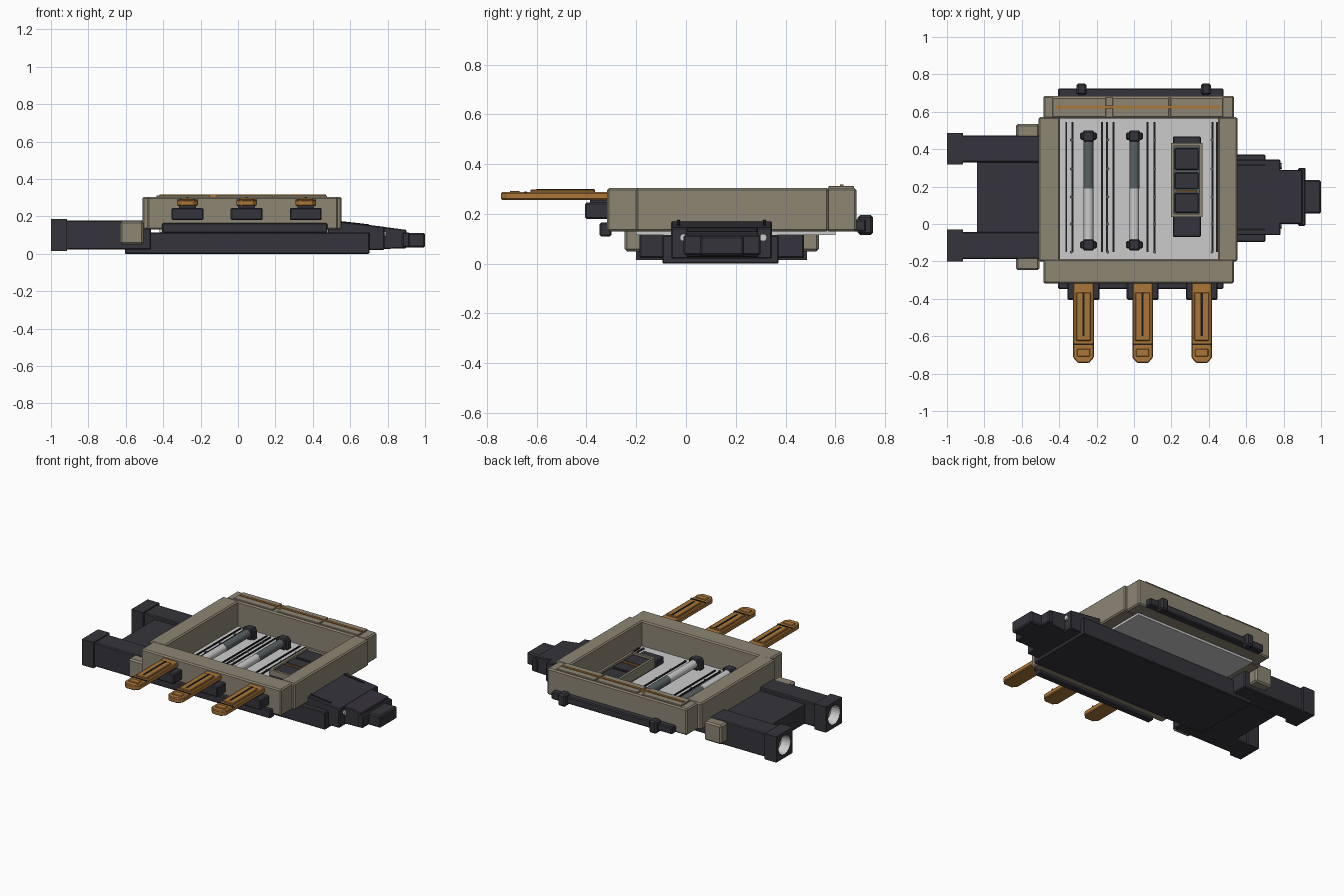
import bpy, bmesh, math
from mathutils import Vector, Matrix

cube = bpy.data.objects.get("Cube")
if cube:
    bpy.data.objects.remove(cube, do_unlink=True)


def material(name, r, g, b):
    m = bpy.data.materials.new(name)
    m.use_nodes = True
    m.diffuse_color = (r, g, b, 1)
    bsdf = next(n for n in m.node_tree.nodes if n.type == 'BSDF_PRINCIPLED')
    bsdf.inputs["Base Color"].default_value = (r, g, b, 1)
    return m


TAN = material("khaki casing", 0.27, 0.24, 0.175)
DARK = material("charcoal", 0.036, 0.034, 0.044)
COPPER = material("copper", 0.40, 0.18, 0.04)
LIGHT = material("light grey", 0.6, 0.6, 0.6)
STEEL = material("dark steel", 0.10, 0.12, 0.125)
BLACK = material("black groove", 0.012, 0.012, 0.014)


def finish(name, bm, mat, bevel=0):
    if bevel:
        bmesh.ops.bevel(bm, geom=bm.edges[:], offset=bevel, segments=1,
                        affect='EDGES', clamp_overlap=True)
    bmesh.ops.recalc_face_normals(bm, faces=bm.faces[:])
    mesh = bpy.data.meshes.new(name)
    bm.to_mesh(mesh)
    bm.free()
    mesh.materials.append(mat)
    ob = bpy.data.objects.new(name, mesh)
    bpy.context.collection.objects.link(ob)
    return ob


def box(name, xs, ys, zs, mat, bevel=0.0):
    """Box given by its low and high limit on each axis."""
    bm = bmesh.new()
    bmesh.ops.create_cube(bm, size=1)
    for v in bm.verts:
        v.co = [lim[1] if c > 0 else lim[0] for c, lim in zip(v.co, (xs, ys, zs))]
    return finish(name, bm, mat, bevel)


def prism(name, pts, lo, hi, axis, mat, bevel=0.0):
    """Outline swept along z (points are x, y) or along y (points are x, z)."""
    bm = bmesh.new()
    at = (lambda a, b, c: (a, b, c)) if axis == 'Z' else (lambda a, b, c: (a, c, b))
    face = bm.faces.new([bm.verts.new(at(a, b, lo)) for a, b in pts])
    ext = bmesh.ops.extrude_face_region(bm, geom=[face])
    bmesh.ops.translate(bm, vec=at(0, 0, hi - lo),
                        verts=[g for g in ext['geom'] if isinstance(g, bmesh.types.BMVert)])
    return finish(name, bm, mat, bevel)


def rod(name, start, end, radius, mat, sides=20):
    a, b = Vector(start), Vector(end)
    bm = bmesh.new()
    turn = (b - a).to_track_quat('Z', 'Y').to_matrix().to_4x4()
    bmesh.ops.create_cone(bm, cap_ends=True, segments=sides, radius1=radius, radius2=radius,
                          depth=(b - a).length, matrix=Matrix.Translation((a + b) / 2) @ turn)
    ob = finish(name, bm, mat)
    for p in ob.data.polygons:
        p.use_smooth = len(p.vertices) == 4
    return ob


def socket_end(name, yc, zc, half, radius, x0, x1):
    """Square collar with a round recess; recess faces are light."""
    bm = bmesh.new()
    n = 24
    rings = []
    for x, square, r in ((x1, True, half), (x0, True, half), (x0, False, radius),
                         (x0 + 0.06, False, radius * 0.85)):
        ring = []
        for i in range(n):
            t = math.tau * i / n + math.pi / 4
            c, s = math.cos(t), math.sin(t)
            k = r / max(abs(c), abs(s)) if square else r
            ring.append(bm.verts.new((x, yc + k * c, zc + k * s)))
        rings.append(ring)
    for k in range(3):
        for i in range(n):
            j = (i + 1) % n
            f = bm.faces.new((rings[k][i], rings[k][j], rings[k + 1][j], rings[k + 1][i]))
            f.material_index = 1 if k == 2 else 0
    bm.faces.new(rings[0])
    bm.faces.new(rings[3]).material_index = 1
    finish(name, bm, DARK).data.materials.append(LIGHT)


# Tray frame
box("frame_right_wall", (-0.51, -0.395), (-0.2, 0.572), (0.13, 0.305), TAN, 0.008)
box("frame_left_wall", (0.45, 0.553), (-0.2, 0.572), (0.13, 0.305), TAN, 0.008)
box("frame_front_wall", (-0.485, 0.535), (-0.317, -0.186), (0.13, 0.304), TAN, 0.008)
box("frame_back_wall", (-0.485, 0.535), (0.564, 0.685), (0.13, 0.304), TAN, 0.008)

# Raised panels and copper strip on the back rim
for i, (a, b) in enumerate(((-0.435, -0.15), (-0.115, 0.188), (0.195, 0.475))):
    box(f"rim_panel_{i}", (a, b), (0.572, 0.675), (0.3, 0.313), TAN, 0.003)
box("rim_copper_strip", (-0.42, 0.47), (0.618, 0.633), (0.3, 0.318), COPPER)

# Floor plate and its grooves
box("floor_plate", (-0.42, 0.47), (-0.2, 0.6), (0.115, 0.14), LIGHT)
for i, x in enumerate((-0.362, -0.329, -0.172, -0.144, -0.11, 0.072, 0.11, 0.42, 0.443)):
    box(f"floor_groove_{i}", (x - 0.005, x + 0.005), (-0.15, 0.545), (0.138, 0.146), BLACK)
for x in (-0.335, -0.14, 0.11, 0.417):
    for y in (-0.15, 0.0, 0.145, 0.295, 0.45):
        rod("floor_rivet", (x, y, 0.138), (x, y, 0.149), 0.008, STEEL, 8)

# Two guide rods with clamps
for i, x in enumerate((-0.243, 0.002)):
    rod(f"rod_bright_half_{i}", (x, -0.1, 0.18), (x, 0.19, 0.18), 0.026, LIGHT)
    rod(f"rod_dark_half_{i}", (x, 0.19, 0.18), (x, 0.46, 0.18), 0.027, STEEL)
    for y in (-0.112, 0.47):
        box(f"rod_clamp_{i}", (x - 0.045, x + 0.045), (y - 0.02, y + 0.02), (0.14, 0.205), DARK, 0.007)
        box(f"rod_clamp_core_{i}", (x - 0.03, x + 0.03), (y - 0.03, y + 0.03), (0.14, 0.212), DARK, 0.007)

# Control module
box("module_base", (0.208, 0.357), (-0.07, 0.468), (0.13, 0.18), DARK, 0.005)
box("module_well", (0.21, 0.355), (0.05, 0.42), (0.17, 0.192), STEEL)
for x in (0.207, 0.358):
    box("module_frame_side", (x - 0.008, x + 0.008), (0.038, 0.432), (0.15, 0.215), TAN)
for y in (0.046, 0.424):
    box("module_frame_end", (0.199, 0.366), (y - 0.008, y + 0.008), (0.15, 0.216), TAN)
for a, b in ((0.06, 0.165), (0.187, 0.275), (0.29, 0.405)):
    box("module_block", (0.217, 0.345), (a, b), (0.17, 0.208), DARK, 0.004)
box("module_copper_line", (0.228, 0.338), (0.17, 0.18), (0.18, 0.21), COPPER)

# Front rail and copper prongs
box("front_rail", (-0.405, 0.478), (-0.347, -0.3), (0.11, 0.165), DARK, 0.006)
for i, x in enumerate((-0.27, 0.046, 0.362)):
    box(f"prong_holder_{i}", (x - 0.085, x + 0.085), (-0.405, -0.31), (0.18, 0.246), DARK, 0.006)
    box(f"prong_neck_{i}", (x - 0.045, x + 0.045), (-0.385, -0.31), (0.23, 0.27), DARK)
    w, tip = 0.055, -0.743
    prism(f"prong_{i}", [(x - w, -0.31), (x - w, tip + 0.028), (x - w + 0.025, tip),
                         (x + w - 0.025, tip), (x + w, tip + 0.028), (x + w, -0.31)],
          0.256, 0.288, 'Z', COPPER, 0.005)
    box(f"prong_ridge_{i}", (x - 0.04, x + 0.04), (-0.625, -0.365), (0.28, 0.298), COPPER, 0.004)
    box(f"prong_slot_{i}", (x - 0.006, x + 0.006), (-0.6, -0.368), (0.296, 0.3), BLACK)
    box(f"prong_band_{i}", (x - 0.055, x + 0.055), (-0.648, -0.64), (0.284, 0.291), BLACK)
    box(f"prong_tip_pad_{i}", (x - 0.035, x + 0.035), (-0.708, -0.668), (0.284, 0.293), COPPER, 0.003)

# Back rail with two knobs
box("back_rail", (-0.405, 0.478), (0.67, 0.724), (0.13, 0.178), DARK, 0.006)
for x in (-0.28, 0.385):
    box("back_knob", (x - 0.027, x + 0.027), (0.69, 0.752), (0.115, 0.196), DARK, 0.01)

# Long base under the tray
box("base_beam", (-0.605, 0.702), (-0.095, 0.372), (0.0, 0.115), DARK, 0.005)

# Right side: two socket arms, web and casing tabs
for i, y in enumerate((0.402, -0.115)):
    box(f"socket_arm_{i}", (-0.93, -0.465), (y - 0.072, y + 0.072), (0.022, 0.178), DARK, 0.006)
    socket_end(f"socket_collar_{i}", y, 0.1, 0.085, 0.062, -1.0, -0.915)
box("arm_web", (-0.84, -0.47), (-0.06, 0.35), (0.03, 0.155), DARK)
for ys in ((0.42, 0.535), (-0.247, -0.13)):
    box("casing_tab", (-0.63, -0.505), ys, (0.05, 0.175), TAN, 0.01)

# Left side: stepped tapering nose
prism("nose_housing", [(0.48, 0.02), (0.782, 0.02), (0.782, 0.145), (0.56, 0.17), (0.48, 0.17)],
      -0.06, 0.345, 'Y', DARK, 0.005)
prism("nose_step", [(0.75, 0.025), (0.9, 0.03), (0.9, 0.128), (0.75, 0.148)],
      0.0, 0.29, 'Y', DARK, 0.005)
box("nose_clip", (0.878, 0.917), (-0.01, 0.3), (0.035, 0.115), DARK, 0.006)
box("nose_tip", (0.9, 1.0), (0.056, 0.234), (0.033, 0.112), DARK, 0.008)
for y in (-0.03, 0.315):
    prism("nose_rib", [(0.55, 0.12), (0.7, 0.12), (0.7, 0.158), (0.55, 0.175)],
          y - 0.006, y + 0.006, 'Y', BLACK)
    rod("nose_screw", (0.77, y + (0.02 if y < 0 else -0.005), 0.105),
        (0.792, y + (0.02 if y < 0 else -0.005), 0.105), 0.015, LIGHT, 12)
